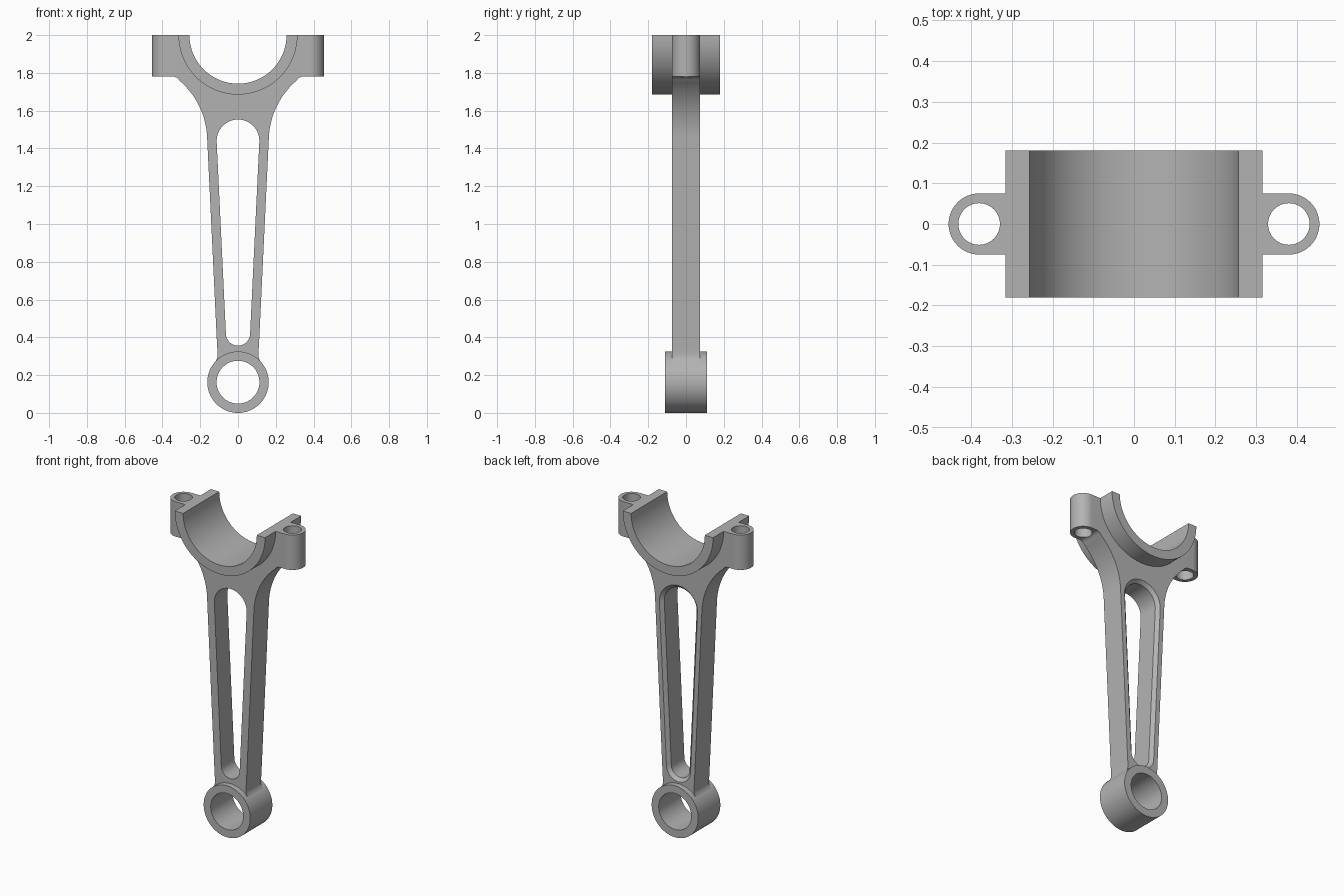
import bpy, bmesh, math
from mathutils import Vector

cube = bpy.data.objects.get("Cube")
if cube:
    bpy.data.objects.remove(cube, do_unlink=True)

steel = bpy.data.materials.new("plain_grey")
steel.use_nodes = True
GREY = (0.45, 0.45, 0.45, 1)
steel.diffuse_color = GREY
steel.node_tree.nodes["Principled BSDF"].inputs["Base Color"].default_value = GREY


def arc(cx, cy, r, a0, a1, n):
    """Points on an arc, angles in degrees."""
    angles = [math.radians(a0 + (a1 - a0) * i / n) for i in range(n + 1)]
    return [(cx + r * math.cos(a), cy + r * math.sin(a)) for a in angles]


def circle(cx, cy, r, n=96):
    return arc(cx, cy, r, 0, 360, n)[:-1]


def loft(name, sections, axis="y"):
    """Closed solid through (offset, profile) sections along an axis."""
    bm = bmesh.new()
    rings = []
    for d, pts in sections:
        rings.append([bm.verts.new(Vector((p, d, q) if axis == "y" else (p, q, d)))
                      for p, q in pts])
    n = len(rings[0])
    for a, b in zip(rings, rings[1:]):
        for i in range(n):
            j = (i + 1) % n
            bm.faces.new((a[i], a[j], b[j], b[i]))
    bm.faces.new(rings[0])
    bm.faces.new(rings[-1])
    bmesh.ops.recalc_face_normals(bm, faces=bm.faces)
    mesh = bpy.data.meshes.new(name)
    bm.to_mesh(mesh)
    bm.free()
    mesh.materials.append(steel)
    obj = bpy.data.objects.new(name, mesh)
    bpy.context.collection.objects.link(obj)
    return obj


def prism(name, pts, lo, hi, axis="y"):
    return loft(name, [(lo, pts), (hi, pts)], axis)


def combine(target, tool, operation):
    """Apply a boolean and discard the tool."""
    tool.hide_render = True
    mod = target.modifiers.new(operation.lower(), "BOOLEAN")
    mod.object, mod.operation, mod.solver = tool, operation, "EXACT"
    bpy.context.view_layer.objects.active = target
    bpy.ops.object.modifier_apply(modifier=mod.name)
    bpy.data.objects.remove(tool, do_unlink=True)


def slot_profile(grow):
    """Outline round a large upper and a small lower circle."""
    z0, r0, z1, r1 = 0.42, 0.064, 1.44, 0.113
    tilt = math.degrees(math.asin((r1 - r0) / (z1 - z0)))
    return (arc(0, z1, r1 + grow, -tilt, 180 + tilt, 40)
            + arc(0, z0, r0 + grow, 180 + tilt, 360 - tilt, 32))


TOP, THICK = 2.0, 0.075
SMALL_Z, LUG_X = 0.1625, 0.38

# Shank outline: small-end fillet, straight taper, flare up to the lugs
flare_r = 0.42
half = [(0.1, 0.2), (0.121, 0.271), (0.113, 0.283), (0.1085, 0.3), (0.1085, 0.325),
        (0.111, 0.36)]
half += arc(0.163 + flare_r, 1.44, flare_r, 177, 131, 24)
half += [(0.316, 1.767), (0.325, 1.775), (0.337, 1.78), (0.28, 1.85), (0.28, TOP + 0.05)]
outline = half + [(-x, z) for x, z in reversed(half)]
rod = prism("connecting_rod", outline, -THICK, THICK)

# Bolt lugs, big-end bearing boss and small-end boss
lugs = arc(LUG_X, 0, THICK, -90, 90, 32) + arc(-LUG_X, 0, THICK, 90, 270, 32)
combine(rod, prism("lugs", lugs, 1.78, TOP + 0.1, "z"), "UNION")
combine(rod, prism("big_end", circle(0, TOP, 0.315, 128), -0.18, 0.18), "UNION")
combine(rod, prism("small_end", circle(0, SMALL_Z, SMALL_Z), -0.11, 0.11), "UNION")

# Bores and bolt holes
combine(rod, prism("big_bore", circle(0, TOP, 0.257, 128), -0.5, 0.5), "DIFFERENCE")
combine(rod, prism("small_bore", circle(0, SMALL_Z, 0.1135), -0.5, 0.5), "DIFFERENCE")
for side in (-1, 1):
    hole = prism("bolt_hole", circle(side * LUG_X, 0, 0.051, 64), 1.5, 2.5, "z")
    combine(rod, hole, "DIFFERENCE")

# Tapered slot with a chamfer on the back face
slot = loft("slot", [(-0.3, slot_profile(0)), (0.055, slot_profile(0)),
                     (0.085, slot_profile(0.03))])
combine(rod, slot, "DIFFERENCE")

# Flat split face on top
block = [(-1, TOP), (1, TOP), (1, TOP + 1), (-1, TOP + 1)]
combine(rod, prism("split_plane", block, -1, 1), "DIFFERENCE")

bpy.ops.object.select_all(action="DESELECT")
rod.select_set(True)
bpy.context.view_layer.objects.active = rod
bpy.ops.object.shade_smooth_by_angle(angle=math.radians(25))
